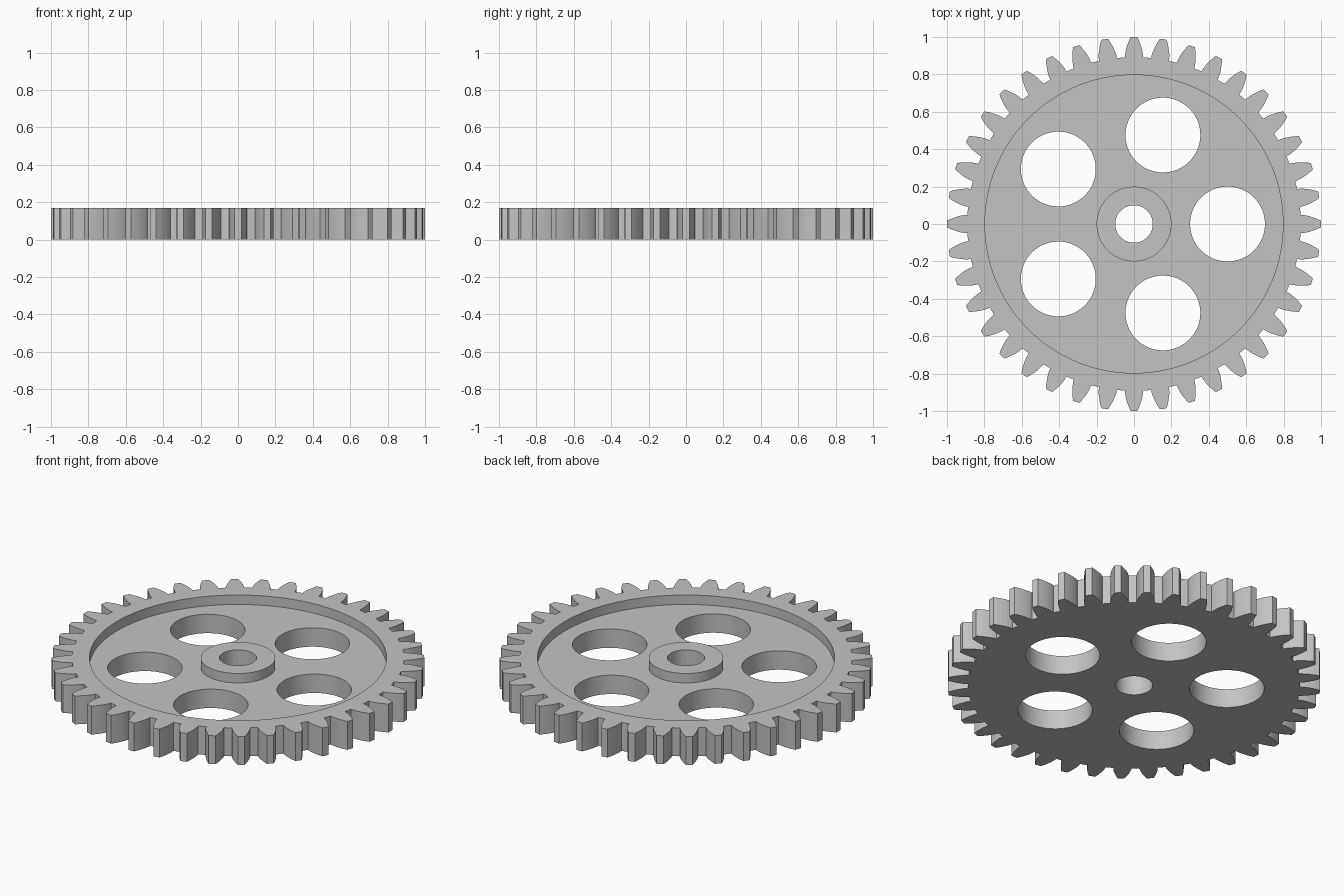
import bpy
import bmesh
from math import sin, cos, tan, acos, pi, radians
from mathutils import Vector

cube = bpy.data.objects.get("Cube")
if cube:
    bpy.data.objects.remove(cube, do_unlink=True)

TEETH = 40
HEIGHT = 0.168
WEB_TOP = 0.112
TIP_R = 1.0
PITCH_R = TIP_R * TEETH / (TEETH + 2)
PRESSURE = radians(20)
BASE_R = PITCH_R * cos(PRESSURE)
ROOT_R = 0.892


def circle(radius, center=(0, 0), segments=96):
    return [(center[0] + radius * cos(2 * pi * i / segments),
             center[1] + radius * sin(2 * pi * i / segments)) for i in range(segments)]


def half_angle(r):
    """Half the angular width of an involute tooth at radius r."""
    a = acos(min(1, BASE_R / r))
    return pi / (2 * TEETH) + (tan(PRESSURE) - PRESSURE) - (tan(a) - a)


def tooth_outline(steps=6):
    radii = [BASE_R + (TIP_R - BASE_R) * i / steps for i in range(steps + 1)]
    flank = [(ROOT_R, half_angle(BASE_R))] + [(r, half_angle(r)) for r in radii]
    profile = [(r, -a) for r, a in flank] + [(r, a) for r, a in reversed(flank)]
    return [(r * cos(a + 2 * pi * t / TEETH), r * sin(a + 2 * pi * t / TEETH))
            for t in range(TEETH) for r, a in profile]


loops = {"teeth": tooth_outline(), "recess": circle(0.797, segments=128),
         "hub": circle(0.2), "bore": circle(0.1)}
holes = []
for k in range(5):
    a = 2 * pi * k / 5
    holes.append(f"hole_{k}")
    loops[holes[-1]] = circle(0.2, (0.5 * cos(a), 0.5 * sin(a)))

bm = bmesh.new()
rings = {}


def ring(name, z):
    if (name, z) not in rings:
        verts = [bm.verts.new((x, y, z)) for x, y in loops[name]]
        edges = [bm.edges.new((v, verts[i - 1])) for i, v in enumerate(verts)]
        rings[name, z] = verts, edges
    return rings[name, z]


def wall(name, low, high):
    a, b = ring(name, low)[0], ring(name, high)[0]
    for i in range(len(a)):
        bm.faces.new((a[i - 1], a[i], b[i], b[i - 1]))


def cap(z, names):
    edges = [e for n in names for e in ring(n, z)[1]]
    bmesh.ops.triangle_fill(bm, use_beauty=True, use_dissolve=False,
                            edges=edges, normal=Vector((0, 0, 1)))


# Flat faces: underside, rim top, recessed web, hub top
cap(0, ["teeth", "bore"] + holes)
cap(HEIGHT, ["teeth", "recess"])
cap(WEB_TOP, ["recess", "hub"] + holes)
cap(HEIGHT, ["hub", "bore"])

# Upright walls: teeth, recess, hub, bore, lightening holes
wall("teeth", 0, HEIGHT)
wall("recess", WEB_TOP, HEIGHT)
wall("hub", WEB_TOP, HEIGHT)
wall("bore", 0, HEIGHT)
for name in holes:
    wall(name, 0, WEB_TOP)

bmesh.ops.recalc_face_normals(bm, faces=bm.faces)
mesh = bpy.data.meshes.new("gear_wheel")
bm.to_mesh(mesh)
bm.free()

# Plain grey finish
grey = bpy.data.materials.new("light_grey")
grey.use_nodes = True
color = (0.55, 0.55, 0.55, 1)
grey.diffuse_color = color
grey.node_tree.nodes["Principled BSDF"].inputs["Base Color"].default_value = color
mesh.materials.append(grey)

gear = bpy.data.objects.new("gear_wheel", mesh)
bpy.context.collection.objects.link(gear)
bpy.context.view_layer.objects.active = gear
gear.select_set(True)
bpy.ops.object.shade_smooth_by_angle(angle=radians(25))
